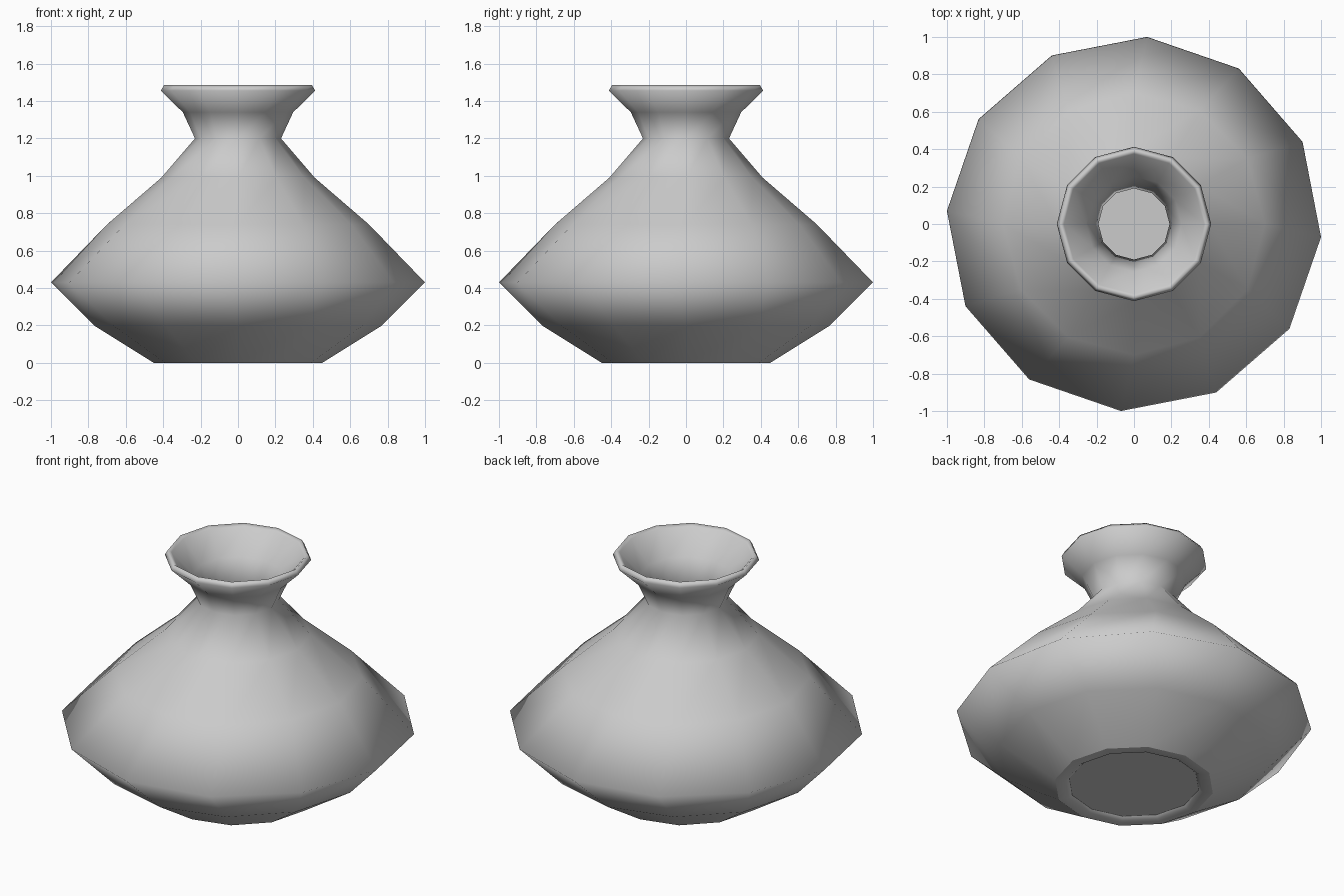
import bpy, bmesh
from math import cos, sin, pi, radians

if "Cube" in bpy.data.objects:
    bpy.data.objects.remove(bpy.data.objects["Cube"])

SIDES = 12

# Cross-section as (radius, height, twist in degrees): foot, outer wall, lip, inner wall, floor
profile = [
    (0.37, 0.015, 0), (0.39, 0.0, 0), (0.45, 0.0, 0),
    (0.77, 0.20, 0), (1.0025, 0.43, -4), (0.70, 0.74, 0),
    (0.41, 0.99, 0), (0.23, 1.20, 0), (0.295, 1.34, 0),
    (0.413, 1.455, 0), (0.395, 1.485, 0), (0.375, 1.47, 0),
    (0.255, 1.34, 0), (0.19, 1.20, 0), (0.37, 0.97, 0),
    (0.66, 0.71, 0), (0.94, 0.43, -4), (0.74, 0.23, 0), (0.43, 0.04, 0),
]

bm = bmesh.new()


def ring(radius, height, twist):
    angles = [2 * pi * i / SIDES + radians(twist) for i in range(SIDES)]
    return [bm.verts.new((radius * cos(a), radius * sin(a), height)) for a in angles]


# Walls: bridge each ring to the next
rings = [ring(*p) for p in profile]
for low, high in zip(rings, rings[1:]):
    for i in range(SIDES):
        j = (i + 1) % SIDES
        bm.faces.new((low[i], low[j], high[j], high[i])).smooth = True

# Flat underside and inner floor
bm.faces.new(rings[0][::-1])
bm.faces.new(rings[-1])
bmesh.ops.recalc_face_normals(bm, faces=bm.faces)

# Keep the foot and floor edges crisp
for e in bm.edges:
    if all(v in rings[0] for v in e.verts) or all(v in rings[2] for v in e.verts) \
            or all(v in rings[-1] for v in e.verts):
        e.smooth = False

mesh = bpy.data.meshes.new("vase")
bm.to_mesh(mesh)
bm.free()
vase = bpy.data.objects.new("vase", mesh)
bpy.context.collection.objects.link(vase)
